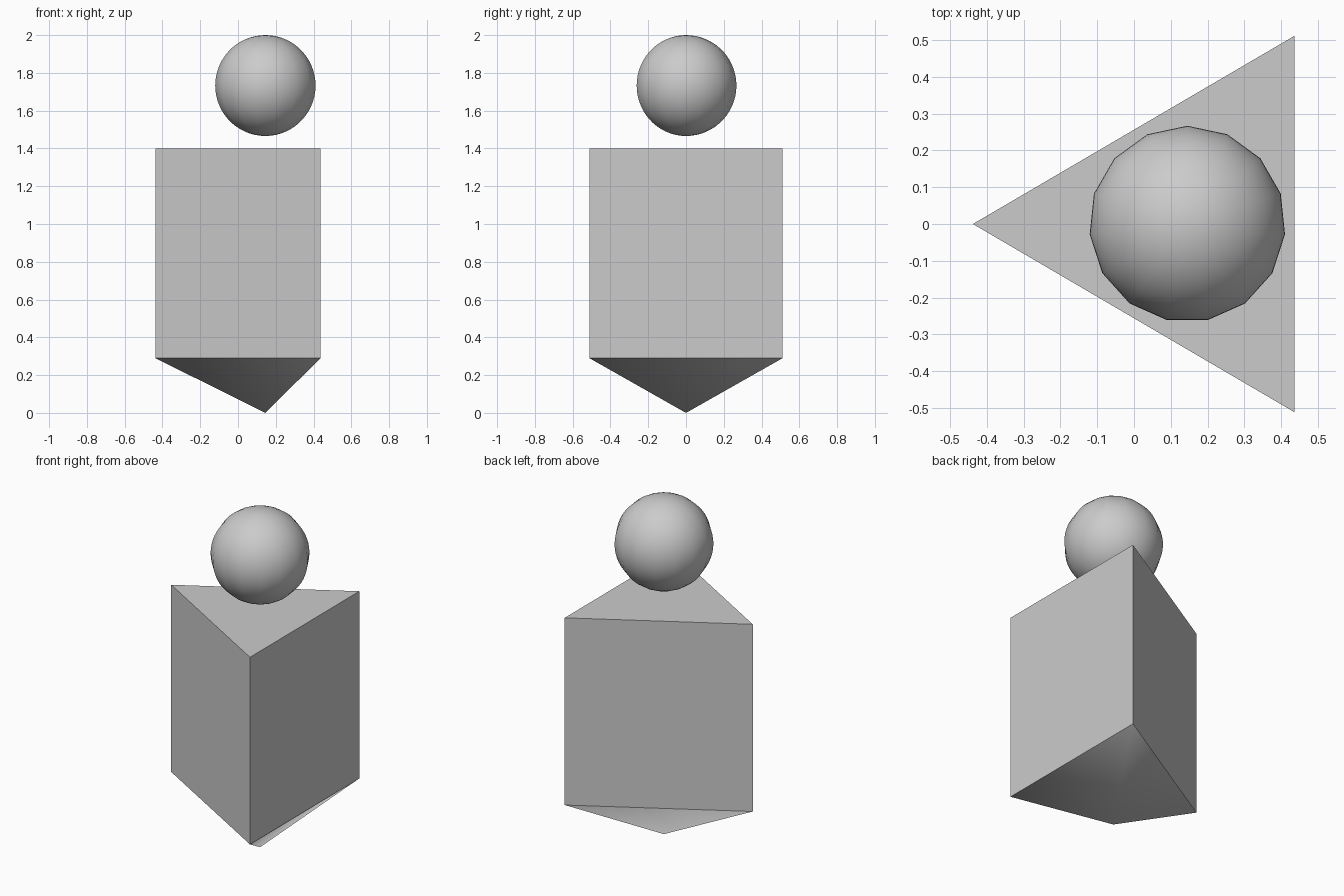
import bpy
import bmesh

if "Cube" in bpy.data.objects:
    bpy.data.objects.remove(bpy.data.objects["Cube"])

CENTRE_X = 0.145
TRIANGLE = [(-0.438, 0.0), (0.437, -0.512), (0.437, 0.512)]
Z_LOW, Z_HIGH = 0.29, 1.40


def finish(name, bm):
    bmesh.ops.recalc_face_normals(bm, faces=bm.faces[:])
    mesh = bpy.data.meshes.new(name)
    bm.to_mesh(mesh)
    bm.free()
    obj = bpy.data.objects.new(name, mesh)
    bpy.context.collection.objects.link(obj)
    return obj


def triangle_ring(bm, z):
    return [bm.verts.new((x, y, z)) for x, y in TRIANGLE]


# Flat-sided triangular body, open underneath where the point joins
bm = bmesh.new()
low, high = triangle_ring(bm, Z_LOW), triangle_ring(bm, Z_HIGH)
bm.faces.new(high)
for i in range(3):
    j = (i + 1) % 3
    bm.faces.new((low[i], low[j], high[j], high[i]))
finish("prism_body", bm)

# Smooth-shaded three-sided point below the body
bm = bmesh.new()
rim = triangle_ring(bm, Z_LOW)
tip = bm.verts.new((CENTRE_X, 0, 0))
for i in range(3):
    bm.faces.new((rim[(i + 1) % 3], rim[i], tip))
# orient outwards: downwards-facing sides
bm.normal_update()
point_mesh = bpy.data.meshes.new("bottom_point")
for f in bm.faces:
    if f.normal.z > 0:
        f.normal_flip()
    f.smooth = True
bm.to_mesh(point_mesh)
bm.free()
bpy.context.collection.objects.link(bpy.data.objects.new("bottom_point", point_mesh))

# Floating ball, fifteen segments around
bpy.ops.mesh.primitive_uv_sphere_add(segments=15, ring_count=30, radius=0.267,
                                     location=(CENTRE_X, 0, 1.733))
ball = bpy.context.object
ball.name = "floating_ball"
bpy.ops.object.shade_smooth()
